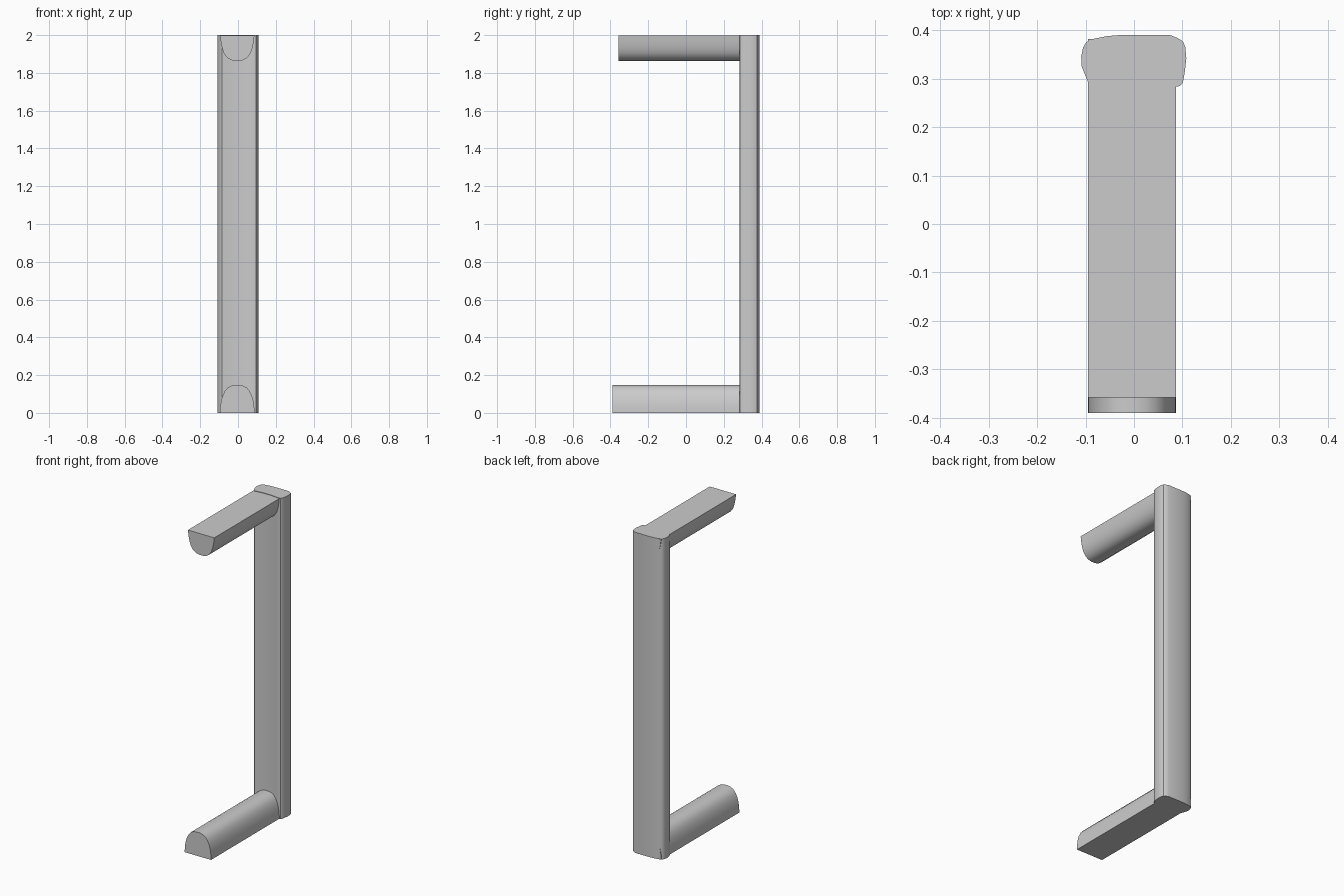
import bpy, bmesh
from mathutils import Vector

if "Cube" in bpy.data.objects:
    bpy.data.objects.remove(bpy.data.objects["Cube"])


def extrude_profile(name, points, direction):
    """Closed profile swept along a straight direction, capped at both ends."""
    bm = bmesh.new()
    face = bm.faces.new([bm.verts.new(p) for p in points])
    ext = bmesh.ops.extrude_face_region(bm, geom=[face], use_keep_orig=True)
    verts = [g for g in ext["geom"] if isinstance(g, bmesh.types.BMVert)]
    bmesh.ops.translate(bm, verts=verts, vec=Vector(direction))
    bmesh.ops.recalc_face_normals(bm, faces=bm.faces)
    mesh = bpy.data.meshes.new(name)
    bm.to_mesh(mesh)
    bm.free()
    obj = bpy.data.objects.new(name, mesh)
    bpy.context.collection.objects.link(obj)
    bpy.ops.object.select_all(action='DESELECT')
    obj.select_set(True)
    bpy.context.view_layer.objects.active = obj
    bpy.ops.object.shade_smooth_by_angle(angle=0.6)
    return obj


# upright grip: rounded, slightly irregular section
grip = [(-0.055, 0.388), (-0.03, 0.39), (0.075, 0.39), (0.09, 0.384),
        (0.101, 0.377), (0.106, 0.365), (0.108, 0.342), (0.105, 0.315),
        (0.101, 0.292), (0.095, 0.285), (0.085, 0.283), (0.06, 0.286),
        (0.03, 0.29), (-0.03, 0.29), (-0.06, 0.286), (-0.085, 0.283),
        (-0.093, 0.289), (-0.1, 0.305), (-0.108, 0.325), (-0.109, 0.345),
        (-0.105, 0.365), (-0.098, 0.376), (-0.085, 0.382)]
extrude_profile("upright_grip", [(x, y, 0) for x, y in grip], (0, 0, 2))

# arms: D-shaped half sections (offset from centre, height), mirrored across
CENTRE = -0.004
low_half = [(0.091, 0), (0.09, 0.03), (0.086, 0.06), (0.078, 0.09), (0.066, 0.115),
            (0.05, 0.134), (0.03, 0.144), (0.01, 0.148)]
top_half = [(0.091, 1.997), (0.087, 1.965), (0.081, 1.935), (0.071, 1.905),
            (0.055, 1.882), (0.033, 1.868), (0.012, 1.864)]
for name, half, front in (("lower_arm", low_half, -0.39), ("upper_arm", top_half, -0.358)):
    section = half + [(-x, z) for x, z in reversed(half)]
    extrude_profile(name, [(CENTRE + x, front, z) for x, z in section], (0, 0.382 - front, 0))
